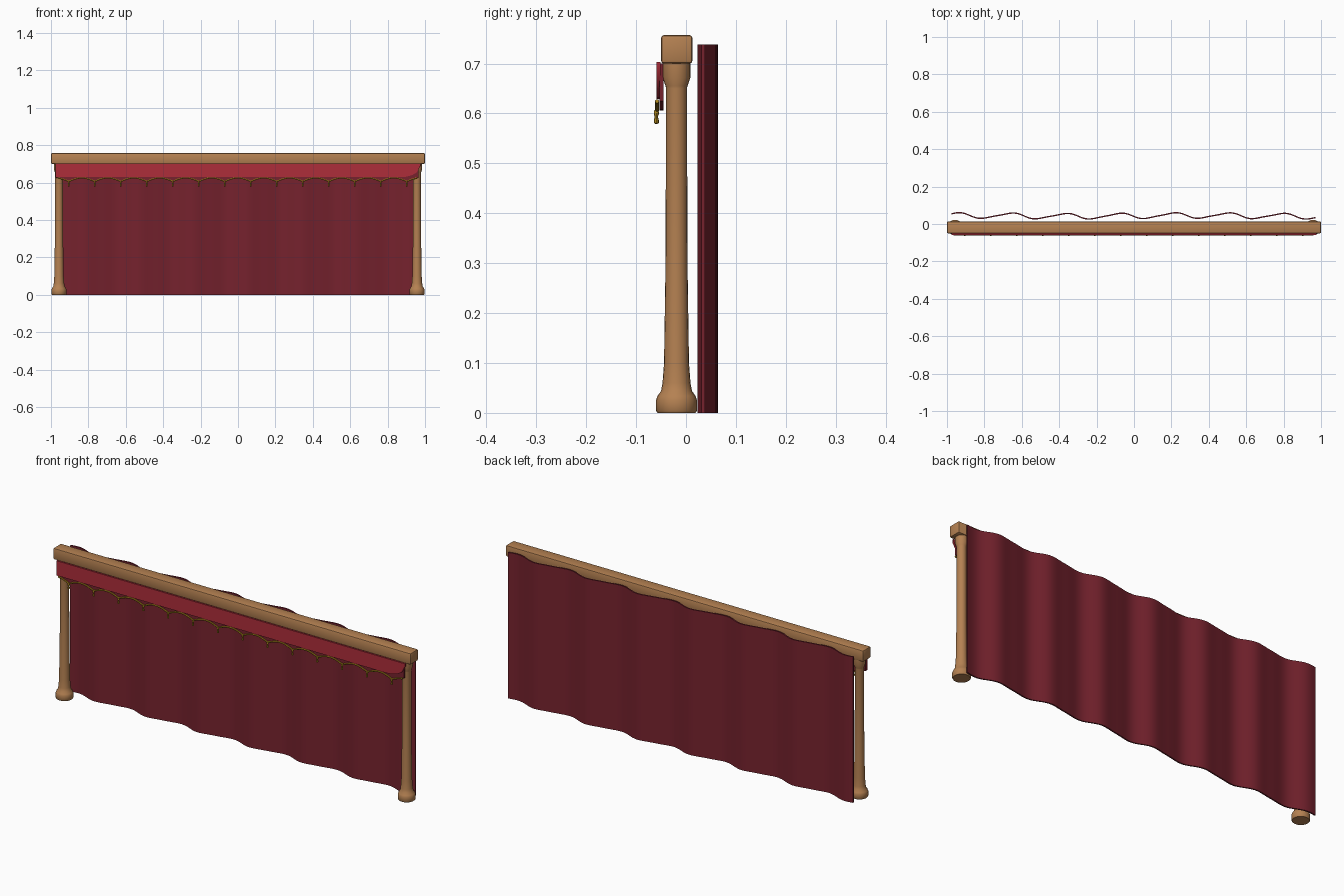
import bpy, bmesh, math
from mathutils import Matrix

cube = bpy.data.objects.get("Cube")
if cube:
    bpy.data.objects.remove(cube, do_unlink=True)


def material(name, rgb):
    m = bpy.data.materials.new(name)
    m.use_nodes = True
    m.diffuse_color = (*rgb, 1)
    m.node_tree.nodes["Principled BSDF"].inputs["Base Color"].default_value = (*rgb, 1)
    return m


wood = material("warm wood", (0.46, 0.22, 0.084))
dark_red = material("dark red cloth", (0.18, 0.016, 0.027))
bright_red = material("bright red cloth", (0.42, 0.026, 0.042))
gold = material("gold trim", (0.40, 0.23, 0.012))


def finish(bm, name, mat, smooth=True):
    bmesh.ops.recalc_face_normals(bm, faces=bm.faces)
    mesh = bpy.data.meshes.new(name)
    bm.to_mesh(mesh)
    bm.free()
    mesh.materials.append(mat)
    ob = bpy.data.objects.new(name, mesh)
    bpy.context.collection.objects.link(ob)
    if smooth:
        shade(ob)
    return ob


def shade(ob):
    bpy.ops.object.select_all(action="DESELECT")
    bpy.context.view_layer.objects.active = ob
    ob.select_set(True)
    bpy.ops.object.shade_smooth_by_angle(angle=math.radians(40))


def lathe(name, profile, x, y, mat, sides=20):
    """Closed turned shape from (radius, height) pairs."""
    bm = bmesh.new()
    rings = [[bm.verts.new((x + r * math.cos(math.tau * i / sides),
                            y + r * math.sin(math.tau * i / sides), z))
              for i in range(sides)] for r, z in profile]
    for a, b in zip(rings, rings[1:]):
        for i in range(sides):
            j = (i + 1) % sides
            bm.faces.new((a[i], a[j], b[j], b[i]))
    bm.faces.new(rings[0])
    bm.faces.new(rings[-1])
    return finish(bm, name, mat)


def cloth(name, x0, x1, steps, front, bottom, top, thick, mat):
    """Upright sheet whose front, bottom and top follow functions of x."""
    bm = bmesh.new()
    rings = []
    for i in range(steps + 1):
        x = x0 + (x1 - x0) * i / steps
        y, lo, hi = front(x), bottom(x), top(x)
        rings.append([bm.verts.new(p) for p in
                      ((x, y, lo), (x, y + thick, lo), (x, y + thick, hi), (x, y, hi))])
    for a, b in zip(rings, rings[1:]):
        for i in range(4):
            j = (i + 1) % 4
            bm.faces.new((a[i], a[j], b[j], b[i]))
    bm.faces.new(rings[0])
    bm.faces.new(rings[-1])
    return finish(bm, name, mat)


# Turned end posts
post = [(0.038, 0), (0.041, 0.004), (0.041, 0.026), (0.038, 0.034), (0.031, 0.044),
        (0.028, 0.06), (0.025, 0.10), (0.022, 0.3), (0.021, 0.65), (0.022, 0.655),
        (0.028, 0.672), (0.028, 0.705)]
for side, x in (("left", 0.957), ("right", -0.957)):
    lathe(side + "_post", post, x, -0.019, wood)

# Top beam
bm = bmesh.new()
bmesh.ops.create_cube(bm, size=1, matrix=Matrix.Translation((0, -0.0185, 0.7285))
                      @ Matrix.Diagonal((2, 0.063, 0.057, 1)))
bmesh.ops.bevel(bm, geom=bm.edges[:], offset=0.006, segments=2, profile=0.5, affect="EDGES")
finish(bm, "top_beam", wood)


# Wavy back curtain
def folds(x):
    t = math.tau * (x + 0.66) / 0.29
    return 0.040 + 0.014 * math.cos(t) + 0.003 * math.sin(2 * t) + 0.002 * math.sin(5 * x)


cloth("back_curtain", -0.975, 0.97, 150, folds, lambda x: 0, lambda x: 0.738, 0.007, dark_red)

# Front valance with a swept left corner, and its scalloped lining
PITCH = 0.139
FIRST = -0.905


def scallop(x):
    return 0.606 + 0.019 * abs(math.sin(math.pi * (x - FIRST) / PITCH))


def swept(x):
    t = max(0, (x - 0.87) / 0.105)
    return 0.629 + 0.06 * (1 - math.sqrt(max(0, 1 - t * t)))


cloth("valance", -0.975, 0.975, 100, lambda x: -0.059, swept, lambda x: 0.703, 0.008, bright_red)
cloth("valance_lining", -0.972, 0.965, 168, lambda x: -0.053, scallop,
      lambda x: 0.70, 0.008, dark_red)

# Gold cord along the scallops
curve = bpy.data.curves.new("gold_cord", "CURVE")
curve.dimensions = "3D"
curve.bevel_depth = 0.004
curve.bevel_resolution = 1
curve.use_fill_caps = True
spline = curve.splines.new("POLY")
count = 168
spline.points.add(count)
for i, p in enumerate(spline.points):
    x = -0.965 + 1.925 * i / count
    p.co = (x, -0.058, scallop(x), 1)
curve.materials.append(gold)
cord = bpy.data.objects.new("gold_cord", curve)
bpy.context.collection.objects.link(cord)
bpy.ops.object.select_all(action="DESELECT")
bpy.context.view_layer.objects.active = cord
cord.select_set(True)
bpy.ops.object.convert(target="MESH")
shade(cord)

# Tassels at the low points
tassel = [(0.002, 0.579), (0.005, 0.581), (0.005, 0.587), (0.003, 0.594),
          (0.005, 0.598), (0.005, 0.604), (0.002, 0.609)]
for i in range(14):
    lathe("tassel_%d" % (i + 1), tassel, FIRST + PITCH * i, -0.0595, gold, 8)
